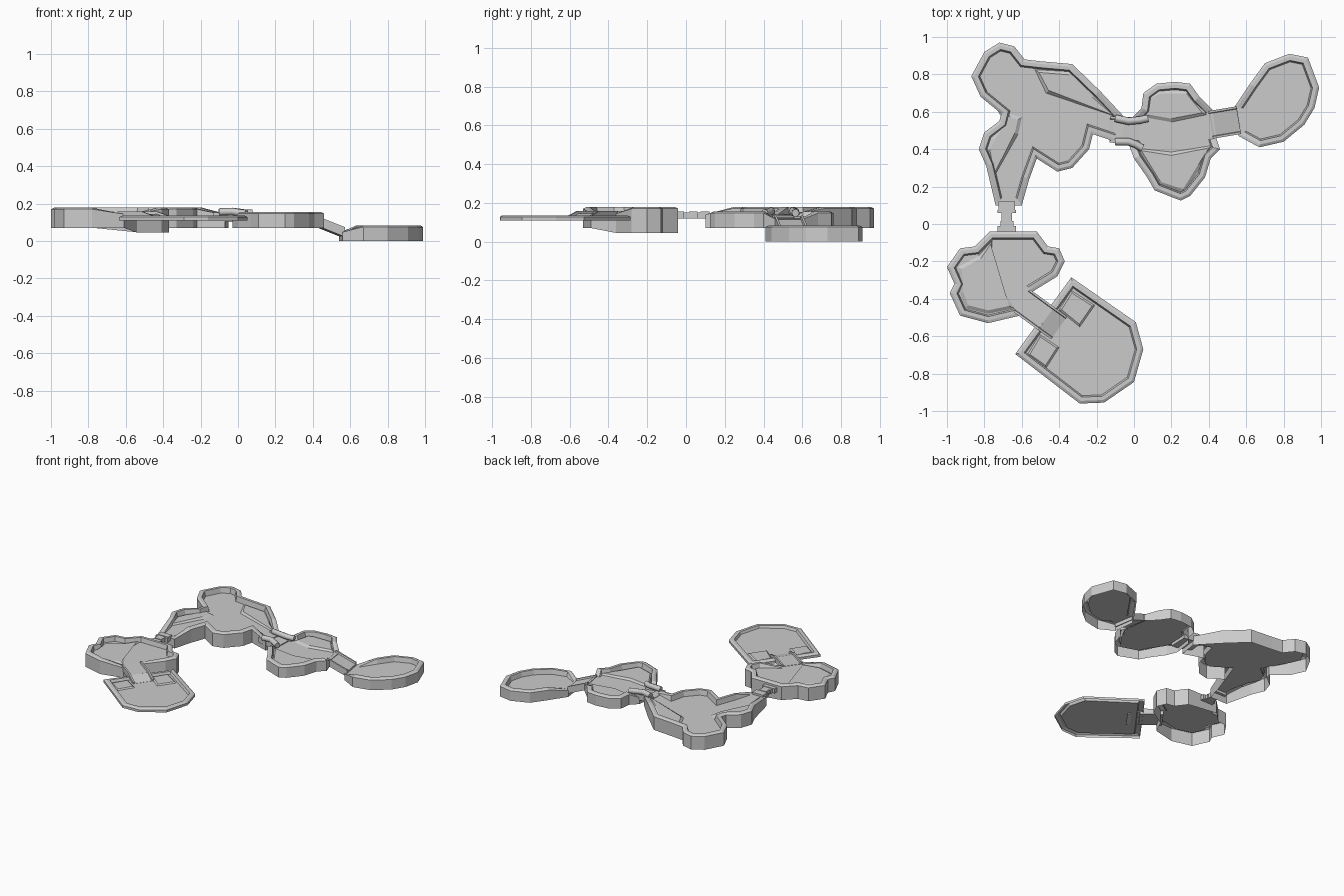
import bpy, bmesh
from mathutils import Vector

cube = bpy.data.objects.get("Cube")
if cube:
    bpy.data.objects.remove(cube)

grey = bpy.data.materials.new("plain_grey")
grey.use_nodes = True
COLOUR = (0.6, 0.6, 0.6, 1)
grey.diffuse_color = COLOUR
grey.node_tree.nodes["Principled BSDF"].inputs["Base Color"].default_value = COLOUR


def finish(name, bm):
    mesh = bpy.data.meshes.new(name)
    bm.to_mesh(mesh)
    bm.free()
    mesh.materials.append(grey)
    ob = bpy.data.objects.new(name, mesh)
    bpy.context.collection.objects.link(ob)
    return ob


def inset(pts, d):
    """Move a clockwise outline inwards by d, with limited mitres."""
    out = []
    for i, p in enumerate(pts):
        a = (p - pts[i - 1]).normalized()
        b = (pts[(i + 1) % len(pts)] - p).normalized()
        na, nb = Vector((a.y, -a.x)), Vector((b.y, -b.x))
        out.append(p + (na + nb) * d / max(1 + na.dot(nb), 0.7))
    return out


def shell(name, outline, rings, gaps=(), gap_z=0.0, deep=None, cap_bottom=False):
    """Skin rings of (inset, height) over an outline and close the last one."""
    pts = [Vector(p) for p in outline]
    bm = bmesh.new()
    loops = []
    for k, (d, z) in enumerate(rings):
        loop = []
        for i, p in enumerate(inset(pts, d)):
            h = min(z, gap_z) if i in gaps else z
            if k == 0 and deep:
                h = deep(p, h)
            loop.append(bm.verts.new((p.x, p.y, h)))
        loops.append(loop)
    n = len(pts)
    for low, high in zip(loops, loops[1:]):
        for i in range(n):
            j = (i + 1) % n
            bm.faces.new((low[j], low[i], high[i], high[j]))
    bm.faces.new(loops[-1][::-1])
    if cap_bottom:
        bm.faces.new(loops[0])
    bmesh.ops.triangulate(bm, faces=[f for f in bm.faces if len(f.verts) > 4])
    for f in bm.faces:
        f.normal_update()
    if sum(f.normal.z * f.calc_area() for f in bm.faces) < 0 and not cap_bottom:
        bmesh.ops.reverse_faces(bm, faces=bm.faces[:])
    if cap_bottom:
        bmesh.ops.recalc_face_normals(bm, faces=bm.faces[:])
    return finish(name, bm)


def island(name, outline, bottom, top, floor, **extra):
    rings = [(0, bottom), (0, top - 0.008), (0.014, top), (0.034, top), (0.042, floor)]
    return shell(name, outline, rings, gap_z=floor, **extra)


def ledge(name, outline, floor, height=0.012, slope=0.018):
    return shell(name, outline, [(0, floor), (slope, floor + height)])


def ramp(name, a, b, half, za, zb, thick=0.03):
    """Sloping walkway with a low kerb on each side."""
    a, b = Vector(a), Vector(b)
    side = (b - a).normalized()
    side = Vector((-side.y, side.x))
    section = [(-half, -thick), (-half, 0.012), (-half + 0.012, 0.012), (-half + 0.015, 0),
               (half - 0.015, 0), (half - 0.012, 0.012), (half, 0.012), (half, -thick)]
    bm = bmesh.new()
    ends = []
    for p, z in ((a, za), (b, zb)):
        ends.append([bm.verts.new((*(p + side * s), z + h)) for s, h in section])
    n = len(section)
    for i in range(n):
        j = (i + 1) % n
        bm.faces.new((ends[0][i], ends[0][j], ends[1][j], ends[1][i]))
    bm.faces.new(ends[0])
    bm.faces.new(ends[1][::-1])
    bmesh.ops.recalc_face_normals(bm, faces=bm.faces[:])
    return finish(name, bm)


def tube(name, path, radius):
    curve = bpy.data.curves.new(name, 'CURVE')
    curve.dimensions = '3D'
    curve.bevel_depth = radius
    curve.bevel_resolution = 2
    curve.use_fill_caps = True
    spline = curve.splines.new('POLY')
    spline.points.add(len(path) - 1)
    for point, co in zip(spline.points, path):
        point.co = (*co, 1)
    curve.materials.append(grey)
    ob = bpy.data.objects.new(name, curve)
    bpy.context.collection.objects.link(ob)


def box(name, x0, x1, y0, y1, z0, z1):
    shell(name, [(x0, y0), (x0, y1), (x1, y1), (x1, y0)], [(0, z0), (0, z1)], cap_bottom=True)


# Large back island with two raised terraces
island("large_island",
       [(-.74, .10), (-.79, .31), (-.83, .40), (-.80, .49), (-.72, .55), (-.71, .59),
        (-.82, .68), (-.87, .79), (-.80, .92), (-.72, .97), (-.64, .95), (-.585, .88),
        (-.50, .87), (-.33, .855), (-.18, .71), (-.05, .57), (-.07, .43), (-.22, .48),
        (-.24, .40), (-.33, .30), (-.41, .28), (-.52, .35), (-.56, .24), (-.60, .10)],
       .07, .178, .14, gaps=(0, 15, 16, 23))
ledge("back_terrace", [(-.53, .825), (-.34, .815), (-.21, .69), (-.10, .575), (-.47, .70)], .14)
ledge("side_terrace", [(-.75, .25), (-.79, .40), (-.76, .46), (-.67, .59), (-.60, .57), (-.62, .48)], .14)

# Middle island with a lower path between two terraces
island("middle_island",
       [(-.03, .43), (-.01, .57), (.04, .62), (.05, .70), (.12, .75), (.22, .76), (.30, .75),
        (.35, .68), (.42, .61), (.44, .46), (.46, .40), (.41, .35), (.38, .25), (.30, .15),
        (.25, .125), (.11, .18), (.07, .25), (.0, .35)],
       .07, .155, .118, gaps=(0, 1, 8, 9))
ledge("upper_terrace", [(.06, .57), (.09, .69), (.13, .715), (.29, .715), (.39, .585), (.20, .545)], .118)
ledge("lower_terrace", [(.02, .405), (.20, .385), (.42, .42), (.36, .31), (.27, .165), (.13, .21)], .118)

# Low round island at the far side
island("round_island",
       [(.54, .63), (.62, .75), (.70, .86), (.83, .91), (.93, .89), (.99, .73), (.965, .62),
        (.91, .53), (.80, .44), (.67, .41), (.56, .47)], 0, .083, .048, gaps=(0, 10))

# Front island, deeper under its right lobe
island("front_island",
       [(-.985, -.37), (-.96, -.32), (-1, -.23), (-.93, -.13), (-.85, -.12), (-.77, -.04),
        (-.52, -.04), (-.46, -.12), (-.40, -.13), (-.37, -.20), (-.41, -.28), (-.54, -.36),
        (-.61, -.49), (-.78, -.53), (-.93, -.49)],
       .07, .178, .145, gaps=(11, 12),
       deep=lambda p, h: .045 if p.x > -.6 and p.y > -.4 else h)
ledge("front_terrace",
      [(-.93, -.37), (-.94, -.23), (-.83, -.17), (-.76, -.09), (-.76, -.25), (-.64, -.45), (-.78, -.48), (-.9, -.45)],
      .145)

# Thin pointed tray with two low pens beside its entrance
island("thin_tray",
       [(-.335, -.285), (.01, -.525), (.05, -.67), (0, -.845), (-.16, -.955), (-.29, -.96),
        (-.635, -.695), (-.515, -.53), (-.43, -.415)], .11, .136, .118)
ledge("right_pen", [(-.40, -.46), (-.335, -.355), (-.21, -.435), (-.29, -.55)], .118, .008, .01)
ledge("left_pen", [(-.57, -.70), (-.505, -.59), (-.40, -.66), (-.47, -.77)], .118, .008, .01)

# Walkways joining the islands
ramp("front_walkway", (-.60, -.41), (-.47, -.505), .075, .147, .145)
ramp("tray_ramp", (-.47, -.505), (-.40, -.555), .075, .145, .119, .01)
ramp("round_ramp", (.41, .53), (.56, .555), .075, .122, .062, .04)
ramp("middle_bridge", (-.13, .505), (.03, .50), .07, .142, .125)

# Stepped neck between the front and large islands
for i, (y0, y1, half) in enumerate([(-.06, -.01, .05), (-.01, .015, .035), (.015, .06, .028),
                                    (.06, .075, .05), (.075, .12, .045)]):
    box(f"neck_step_{i + 1}", -.68 - half, -.68 + half, y0, y1, .12, .155 - .004 * (i % 2))

# Curved rails on the middle bridge
tube("back_rail", [(-.10, .565, .155), (-.03, .55, .158), (.03, .555, .15), (.075, .565, .148)], .02)
tube("front_rail", [(-.10, .44, .155), (-.03, .44, .158), (.01, .425, .15), (.045, .405, .148)], .02)
